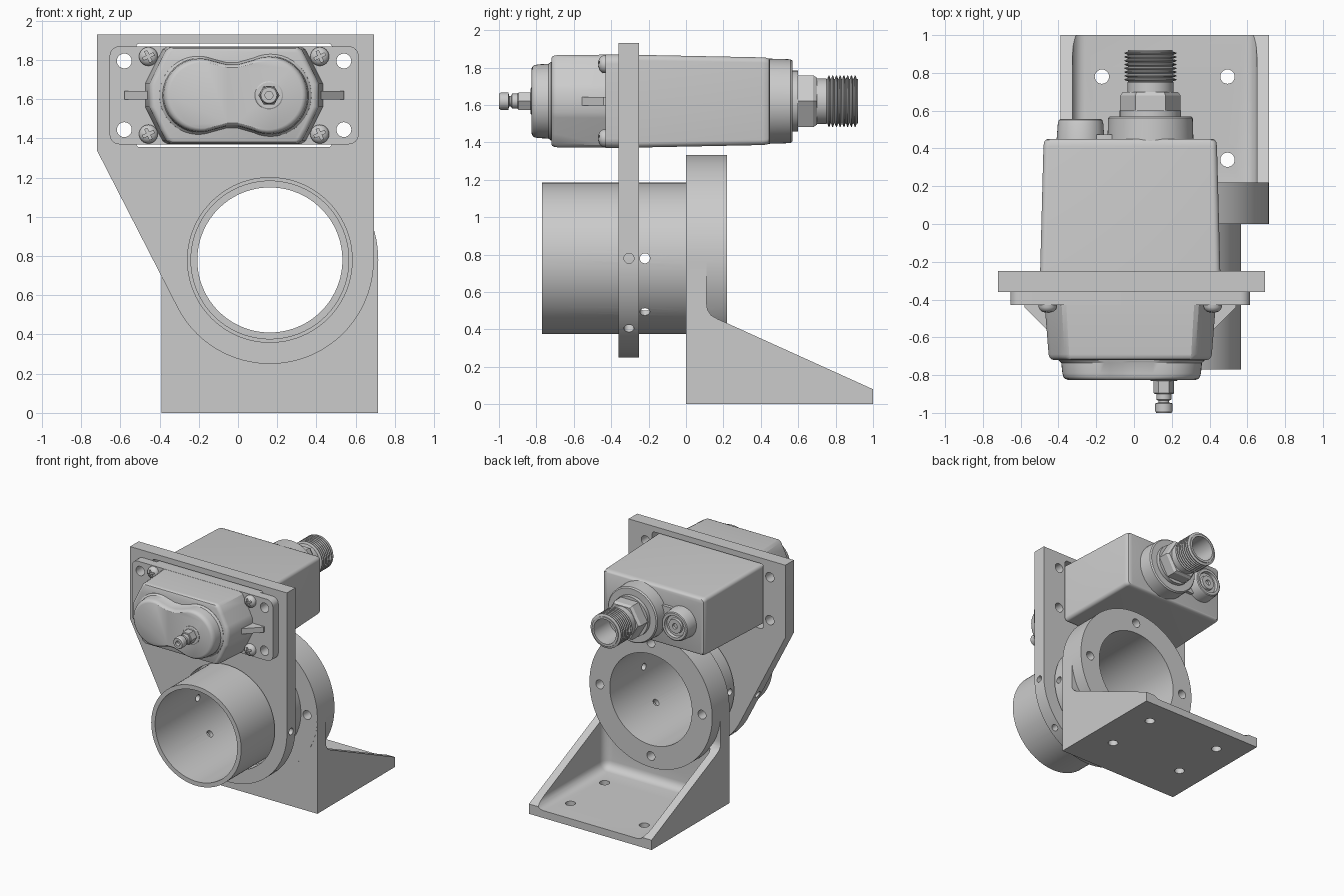
import bpy, bmesh, math
from mathutils import Vector, Matrix

if "Cube" in bpy.data.objects:
    bpy.data.objects.remove(bpy.data.objects["Cube"])

CX, CZ = 0.1625, 0.78      # tube axis
SX, SZ = -0.02, 1.62       # sensor housing centre
AXES = {'x': lambda a, b, t: (t, a, b), 'y': lambda a, b, t: (a, t, b), 'z': lambda a, b, t: (a, b, t)}


def finish(name, bm):
    bmesh.ops.recalc_face_normals(bm, faces=bm.faces[:])
    me = bpy.data.meshes.new(name)
    bm.to_mesh(me)
    bm.free()
    ob = bpy.data.objects.new(name, me)
    bpy.context.collection.objects.link(ob)
    return ob


def loft(name, outline, rings, c=(0, 0), axis='y', closed=False):
    """Sweep an outline through rings of (position, scale_a, scale_b)."""
    bm = bmesh.new()
    rows = [[bm.verts.new(AXES[axis](c[0] + a * sa, c[1] + b * sb, t)) for a, b in outline]
            for t, sa, sb in rings]
    n = len(outline)
    pairs = list(zip(rows, rows[1:])) + ([(rows[-1], rows[0])] if closed else [])
    for r0, r1 in pairs:
        for i in range(n):
            j = (i + 1) % n
            bm.faces.new((r0[i], r0[j], r1[j], r1[i]))
    if not closed:
        bm.faces.new(rows[0][::-1])
        bm.faces.new(rows[-1])
    return finish(name, bm)


def prism(name, outline, t0, t1, c=(0, 0), axis='y'):
    return loft(name, outline, [(t0, 1, 1), (t1, 1, 1)], c, axis)


def arc(cx, cz, r, a0, a1, n):
    return [(cx + r * math.cos(math.radians(a0 + (a1 - a0) * i / n)),
             cz + r * math.sin(math.radians(a0 + (a1 - a0) * i / n))) for i in range(n + 1)]


def lathe(name, profile, c, seg=48, closed=False):
    """Turn a profile of (y, radius) about a y-parallel axis."""
    return loft(name, arc(0, 0, 1, 0, 360, seg)[:-1], [(y, r, r) for y, r in profile], c, closed=closed)


def rrect(hx, hz, r, n=6):
    pts = []
    for k, (sx, sz) in enumerate(((1, 1), (-1, 1), (-1, -1), (1, -1))):
        pts += arc(sx * (hx - r), sz * (hz - r), r, 90 * k, 90 * k + 90, n)
    return pts


def rod(p0, p1, r, seg=24):
    p0, p1 = Vector(p0), Vector(p1)
    d = p1 - p0
    mat = Matrix.Translation((p0 + p1) / 2) @ d.to_track_quat('Z', 'Y').to_matrix().to_4x4()
    bm = bmesh.new()
    bmesh.ops.create_cone(bm, cap_ends=True, segments=seg, radius1=r, radius2=r, depth=d.length, matrix=mat)
    return finish("cutter", bm)


def apply(ob, kind, **props):
    m = ob.modifiers.new("m", kind)
    for k, v in props.items():
        setattr(m, k, v)
    bpy.context.view_layer.objects.active = ob
    bpy.ops.object.modifier_apply(modifier=m.name)


def combine(ob, other, op='DIFFERENCE'):
    apply(ob, 'BOOLEAN', operation=op, object=other, solver='EXACT')
    bpy.data.objects.remove(other)


def radial_holes(ob, y, r, r0, r1):
    for deg in (0, 180, -45, -135):
        u = Vector((math.cos(math.radians(deg)), 0, math.sin(math.radians(deg))))
        o = Vector((CX, y, CZ))
        combine(ob, rod(o + u * r0, o + u * r1, r))


# Foot bracket: wedge-sided base, hollowed, joined with the ring flange
side = [(0, 0), (1, 0), (1, .08), (.22, .433), (.17, .455), (.135, .475), (.115, .505), (.11, .54), (.11, .78), (0, .78)]
bracket = prism("foot_bracket", side, CX - .5525, CX + .5525, axis='x')
pocket = prism("cutter", [(-.325, .112), (.65, .112), (.65, 1.3), (-.325, 1.3)], .06, 1.0, axis='z')
apply(pocket, 'BEVEL', width=.065, segments=5)
combine(bracket, pocket)
combine(bracket, lathe("flange", [(-.001, .553), (.22, .553)], (CX, CZ), 96), 'UNION')
combine(bracket, rod((CX, -.2, CZ), (CX, .5, CZ), .37, 96))
for dx, dz in ((.46, 0), (-.46, 0), (0, .46), (0, -.46)):
    combine(bracket, rod((CX + dx, -.1, CZ + dz), (CX + dx, .3, CZ + dz), .036))
for x in (-.17, .495):
    for y in (.34, .78):
        combine(bracket, rod((x, y, -.1), (x, y, .2), .038))

# Tube
tube = lathe("tube", [(-.77, .37), (-.77, .405), (0, .405), (0, .37)], (CX, CZ), 96, closed=True)
radial_holes(tube, -.22, .027, .3, .5)

# Upright mounting plate
plate = prism("mounting_plate", [(.6925, 1.93), (-.72, 1.93), (-.72, 1.34)] + arc(CX, CZ, .53, 207, 360, 48), -.36, -.25)
combine(plate, rod((CX, -.5, CZ), (CX, -.1, CZ), .42, 96))
combine(plate, prism("cutter", rrect(.5, .265, .02, 3), -.5, -.1, (SX, SZ)))
radial_holes(plate, -.305, .027, .38, .75)

# Sensor flange, drilled together with the plate
flange = prism("sensor_flange", rrect(.635, .25, .05), -.43, -.36, (SX, SZ))
for x in (SX - .56, SX + .56):
    for z in (SZ - .175, SZ + .175):
        for ob in (plate, flange):
            combine(ob, rod((x, -.6, z), (x, -.1, z), .038))

# Front cover
quarter = [(.455, .06), (.44, .09), (.395, .18), (.365, .235), (.34, .25)]
cover = quarter + [(-x, z) for x, z in quarter[::-1]]
cover += [(x, -z) for x, z in cover[::-1]]
loft("front_cover", cover, [(-.38, 1, 1), (-.43, .995, .995), (-.69, .95, .985), (-.705, .94, .975),
                            (-.715, .92, .955), (-.72, .89, .92)], (SX, SZ))

# Bone-shaped boss on the cover
waist = [(-.06, .16), (0, .16)]
bone = (arc(.16, 0, .2, -115, 115, 28) + waist[::-1] + arc(-.195, 0, .19, 70, 290, 28)
        + [(x, -z) for x, z in waist])
loft("cover_boss", bone, [(-.7, 1.05, 1.05), (-.722, 1.04, 1.05), (-.735, 1, 1), (-.79, .985, .985),
                          (-.81, .97, .965), (-.82, .945, .93), (-.825, .91, .88)], (0, SZ))

# Side ribs and cross-head screws
for s in (-1, 1):
    prism("side_rib", [(SX + s * x, y) for x, y in ((.56, -.42), (.56, -.44), (.44, -.56), (.4, -.56), (.4, -.42))],
          SZ - .022, SZ + .022, axis='z')
    for t in (-1, 1):
        c = (SX + s * .437, SZ + t * .198)
        screw = lathe("screw", [(-.4, .048), (-.44, .048), (-.452, .043), (-.463, .031), (-.47, .012)], c, 24)
        a, w = .03, .007
        cross = [(a, w), (w, w), (w, a), (-w, a), (-w, w), (-a, w), (-a, -w), (-w, -w), (-w, -a), (w, -a), (w, -w), (a, -w)]
        k = math.radians(25)
        cross = [(x * math.cos(k) - z * math.sin(k), x * math.sin(k) + z * math.cos(k)) for x, z in cross]
        combine(screw, prism("cutter", cross, -.5, -.448, c))

# Front fitting
pin = (.158, SZ)
lathe("pin_collar", [(-.81, .072), (-.828, .072), (-.832, .066)], pin)
lathe("pin_hex", [(-.82, .054), (-.895, .054), (-.9, .049)], pin, 6)
lathe("pin_tip", [(-.89, .04), (-.93, .04), (-.935, .028), (-.945, .028), (-.95, .046), (-.99, .046),
                  (-1, .04), (-1, .02), (-.97, .02)], pin, 32)

# Rear housing
loft("rear_housing", rrect(.48, .25, .03), [(-.37, 1, 1), (.41, .957, .937), (.432, .95, .927),
                                            (.445, .935, .9), (.45, .91, .87)], (SX, SZ))

# Rear threaded connector
con = (.087, SZ)
lathe("connector_boss", [(.43, .228), (.56, .224), (.57, .215)], con, 64)
lathe("connector_washer", [(.56, .163), (.6, .163)], con)
lathe("connector_hex", [(.59, .16), (.68, .16), (.7, .145)], con, 6)
thread = [(.69, .122), (.75, .122)]
for i in range(8):
    y = .755 + i * .02
    thread += [(y, .118), (y + .007, .137), (y + .012, .137), (y + .018, .118)]
lathe("connector_thread", thread + [(.92, .118), (.92, .1), (.72, .1)], con)

# Rear plug with recessed face, and the web beside it
lathe("rear_plug", [(.43, .128), (.535, .12), (.55, .115), (.555, .108), (.555, .088), (.53, .084), (.53, .06),
                    (.548, .056), (.548, .022), (.53, .02)], (-.283, SZ))
prism("plug_web", rrect(.05, .1, .01, 3), .43, .475, (-.15, SZ))

# Smooth shading with sharp edges kept
bpy.ops.object.select_all(action='SELECT')
bpy.ops.object.shade_smooth_by_angle(angle=math.radians(30))
